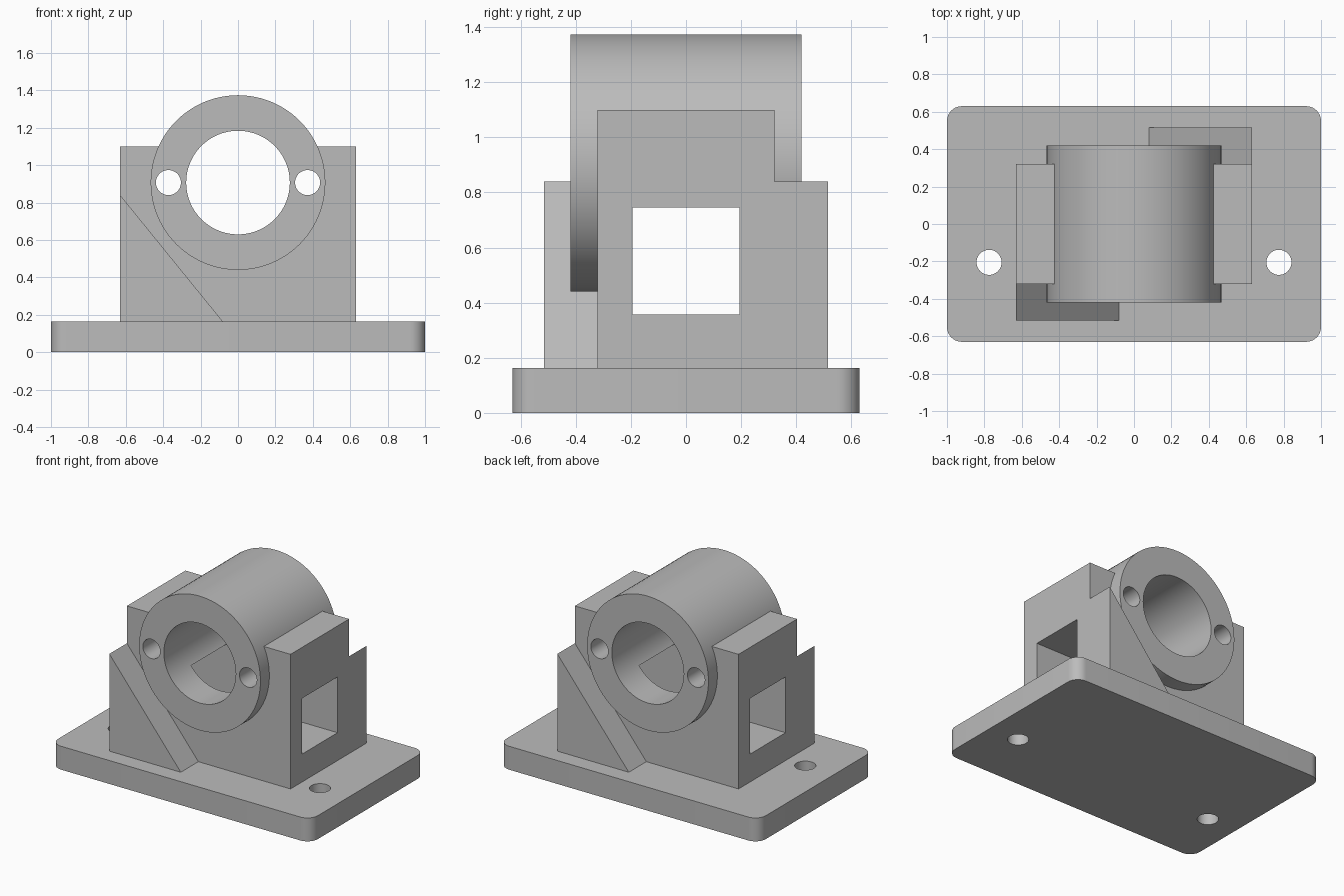
import bpy, bmesh
from math import pi
from mathutils import Matrix, Vector

default = bpy.data.objects.get("Cube")
if default:
    bpy.data.objects.remove(default, do_unlink=True)

grey = bpy.data.materials.new("machined grey")
grey.use_nodes = True
GREY = (0.5, 0.5, 0.5, 1)
grey.diffuse_color = GREY
grey.node_tree.nodes["Principled BSDF"].inputs["Base Color"].default_value = GREY

BASE_TOP = 0.163
BORE_Z = 0.907
HALF_X, HALF_Y = 0.63, 0.322


def make_object(name, bm):
    bmesh.ops.recalc_face_normals(bm, faces=bm.faces)
    mesh = bpy.data.meshes.new(name)
    bm.to_mesh(mesh)
    bm.free()
    mesh.materials.append(grey)
    obj = bpy.data.objects.new(name, mesh)
    bpy.context.collection.objects.link(obj)
    return obj


def box(name, low, high, corner=0):
    low, high = Vector(low), Vector(high)
    bm = bmesh.new()
    size = Matrix.Diagonal((*(high - low), 1))
    bmesh.ops.create_cube(bm, size=1, matrix=Matrix.Translation((low + high) / 2) @ size)
    if corner:
        upright = [e for e in bm.edges
                   if abs(e.verts[0].co.z - e.verts[1].co.z) > 0.01]
        bmesh.ops.bevel(bm, geom=upright, offset=corner, segments=10,
                        profile=0.5, affect='EDGES')
    return make_object(name, bm)


def cylinder(name, centre, radius, length, axis, sides=96):
    bm = bmesh.new()
    turn = Matrix.Rotation(pi / 2, 4, 'X') if axis == 'Y' else Matrix()
    bmesh.ops.create_cone(bm, cap_ends=True, segments=sides, radius1=radius,
                          radius2=radius, depth=length,
                          matrix=Matrix.Translation(centre) @ turn)
    return make_object(name, bm)


def combine(target, other, operation):
    mod = target.modifiers.new(operation, 'BOOLEAN')
    mod.operation = operation
    mod.solver = 'EXACT'
    mod.object = other
    bpy.context.view_layer.objects.active = target
    bpy.ops.object.modifier_apply(modifier=mod.name)
    bpy.data.objects.remove(other, do_unlink=True)


# Rounded mounting plate with two bolt holes
base = box("base_plate", (-1, -0.63, 0), (1, 0.63, BASE_TOP), corner=0.08)
for side in (-1, 1):
    combine(base, cylinder("bolt_hole", (side * 0.775, -0.205, 0.08), 0.067, 1, 'Z', 48),
            'DIFFERENCE')

# Upright block merged with the bearing barrel
housing = box("bearing_housing", (-HALF_X, -HALF_Y, BASE_TOP), (HALF_X, HALF_Y, 1.1))
combine(housing, cylinder("barrel", (0, 0, BORE_Z), 0.467, 0.84, 'Y'), 'UNION')

# Main bore, the two small holes beside it, and the square cross window
combine(housing, cylinder("bore", (0, 0, BORE_Z), 0.277, 2, 'Y'), 'DIFFERENCE')
for side in (-1, 1):
    combine(housing, cylinder("pin_hole", (side * 0.372, 0, BORE_Z), 0.067, 2, 'Y', 48),
            'DIFFERENCE')
combine(housing, box("window", (-1, -0.195, 0.357), (1, 0.195, 0.745)), 'DIFFERENCE')


# Triangular ribs, on diagonally opposite corners of the block
def rib(name, side):
    bm = bmesh.new()
    outline = [(-HALF_X, BASE_TOP), (-0.08, BASE_TOP), (-HALF_X, 0.84)]
    face = bm.faces.new([bm.verts.new((side * x, side * -HALF_Y, z)) for x, z in outline])
    grown = bmesh.ops.extrude_face_region(bm, geom=[face])["geom"]
    bmesh.ops.translate(bm, vec=(0, side * -0.193, 0),
                        verts=[v for v in grown if isinstance(v, bmesh.types.BMVert)])
    return make_object(name, bm)


ribs = [rib("front_rib", 1), rib("back_rib", -1)]

# Smooth the round walls and keep the edges crisp
bpy.ops.object.select_all(action='DESELECT')
for obj in [base, housing, *ribs]:
    obj.select_set(True)
bpy.context.view_layer.objects.active = housing
bpy.ops.object.shade_smooth_by_angle(angle=pi / 6)
